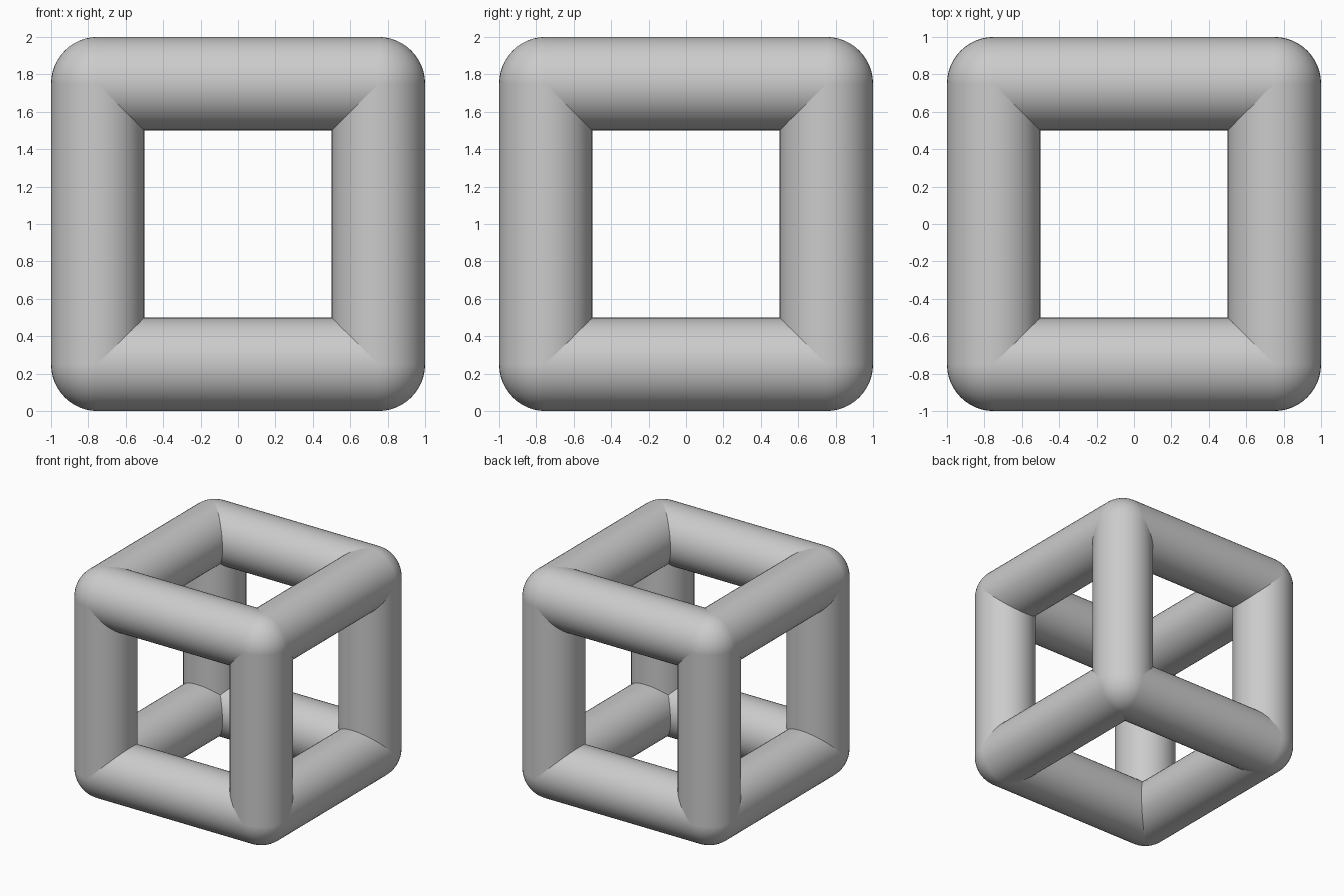
import bpy
from math import pi
from itertools import product

RADIUS = 0.25          # tube radius
REACH = 0.75           # distance of each tube axis from the centre
SEGMENTS = 48

cube = bpy.data.objects.get("Cube")
if cube:
    bpy.data.objects.remove(cube, do_unlink=True)

grey = bpy.data.materials.new("neutral_grey")
grey.use_nodes = True
colour = (0.6, 0.6, 0.6, 1)
grey.diffuse_color = colour
grey.node_tree.nodes["Principled BSDF"].inputs["Base Color"].default_value = colour


def finish(name):
    """Name, colour and smooth the newly added part."""
    part = bpy.context.object
    part.name = name
    part.data.materials.append(grey)
    bpy.ops.object.shade_smooth_by_angle(angle=pi / 6)


# Twelve round bars, four along each axis
turns = {"x": (0, pi / 2, 0), "y": (pi / 2, 0, 0), "z": (0, 0, 0)}
for index, (axis, turn) in enumerate(turns.items()):
    for offsets in product((-REACH, REACH), repeat=2):
        place = list(offsets)
        place.insert(index, 0)
        place[2] += 1
        bpy.ops.mesh.primitive_cylinder_add(
            vertices=SEGMENTS, radius=RADIUS, depth=2 * REACH,
            end_fill_type='NOTHING', location=place, rotation=turn)
        finish(f"{axis}_bar")

# Eight ball corners joining the bars
for x, y, z in product((-REACH, REACH), repeat=3):
    bpy.ops.mesh.primitive_uv_sphere_add(
        segments=SEGMENTS, ring_count=SEGMENTS // 2, radius=RADIUS,
        location=(x, y, z + 1))
    finish("round_corner")
